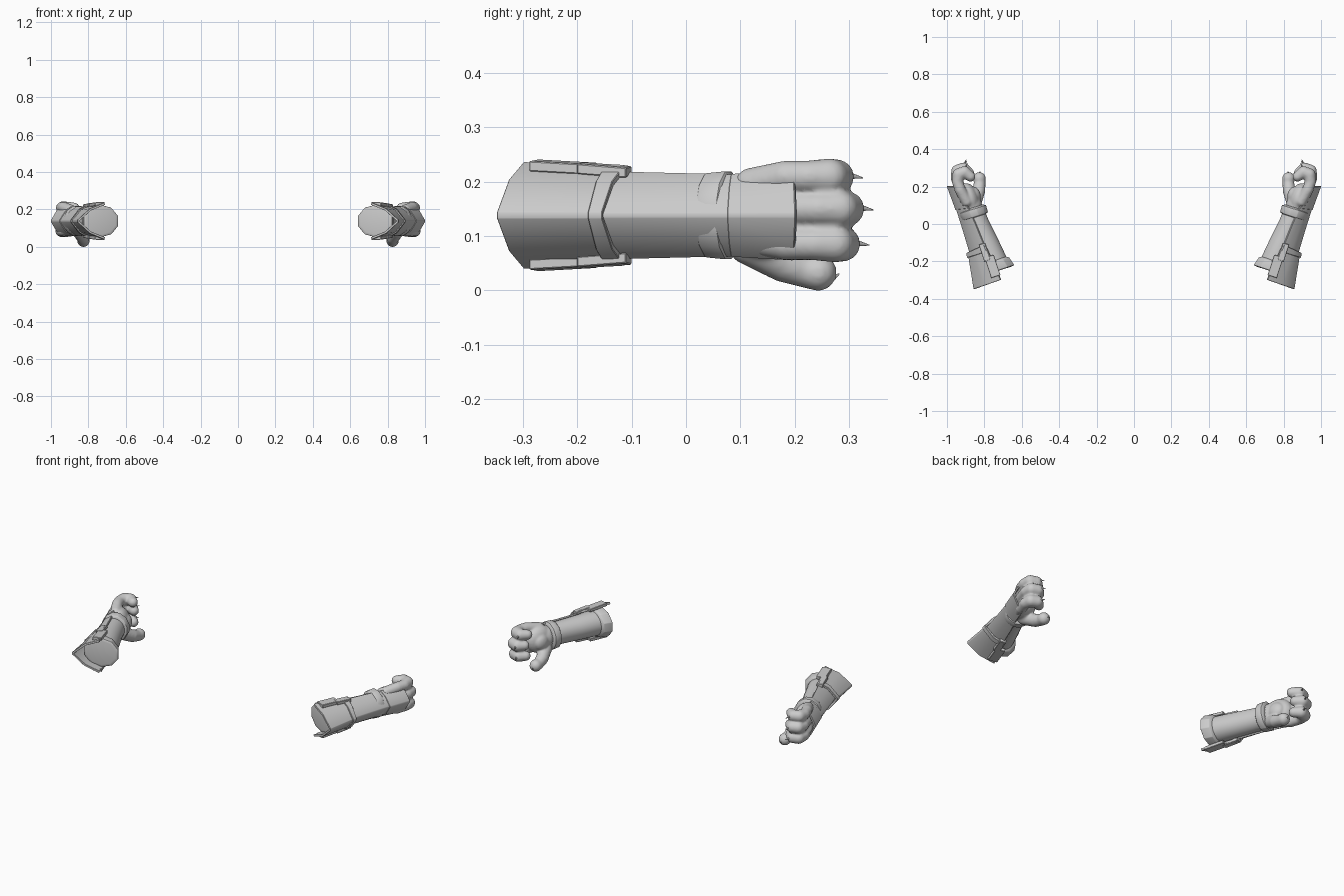
import bpy, bmesh, math
from mathutils import Vector

if "Cube" in bpy.data.objects:
    bpy.data.objects.remove(bpy.data.objects["Cube"])

# Arm frame: a = along the forearm, b = outward, c = height from arm centre
TILT = math.radians(18)
S, C = math.sin(TILT), math.cos(TILT)
Z0 = 0.138


def P(a, b, c):
    return Vector((0.845 + a * S + b * C, a * C - b * S, Z0 + c))


def finish(name, bm, mods=(), angle=30):
    """Make the object, mirror it to the other arm, bake modifiers, shade."""
    bmesh.ops.recalc_face_normals(bm, faces=bm.faces)
    me = bpy.data.meshes.new(name)
    bm.to_mesh(me)
    bm.free()
    ob = bpy.data.objects.new(name, me)
    bpy.context.collection.objects.link(ob)
    for kind, props in mods:
        m = ob.modifiers.new(kind.title(), kind)
        for k, v in props.items():
            setattr(m, k, v)
    m = ob.modifiers.new("Mirror", 'MIRROR')
    m.use_mirror_merge = False
    bpy.ops.object.select_all(action='DESELECT')
    ob.select_set(True)
    bpy.context.view_layer.objects.active = ob
    bpy.ops.object.convert(target='MESH')
    bpy.ops.object.shade_smooth_by_angle(angle=math.radians(angle))
    return ob


def loft(bm, rings, closed=True, caps=True):
    vs = [[bm.verts.new(p) for p in r] for r in rings]
    n = len(vs[0])
    for r0, r1 in zip(vs, vs[1:]):
        for i in range(n if closed else n - 1):
            j = (i + 1) % n
            bm.faces.new((r0[i], r0[j], r1[j], r1[i]))
    if caps:
        bm.faces.new(vs[0])
        bm.faces.new(vs[-1])


def tube(name, sections, sides, angle=30, bevel=0):
    """Sections: a, centre b, radius b, radius z."""
    bm = bmesh.new()
    off = math.pi / sides
    loft(bm, [[P(a, cb + rb * math.cos(2 * math.pi * i / sides + off),
                 rz * math.sin(2 * math.pi * i / sides + off)) for i in range(sides)]
              for a, cb, rb, rz in sections])
    mods = [('BEVEL', dict(width=bevel, segments=2))] if bevel else []
    finish(name, bm, mods, angle)


def plate(name, sections, thick=0.01):
    """V-shaped shell. Sections: a at edge, a at ridge, b edge, b ridge, half height."""
    bm = bmesh.new()
    rings = []
    for ae, ar, be, br, h in sections:
        ring = []
        for t, k in ((0, 1), (0.55, 0.66), (1, 0.04), (1, -0.04), (0.55, -0.66), (0, -1)):
            ring.append(P(ae + (ar - ae) * t, be + (br - be) * t, h * k))
        rings.append(ring)
    loft(bm, rings, closed=False, caps=False)
    finish(name, bm, [('SOLIDIFY', dict(thickness=thick, offset=0)),
                      ('BEVEL', dict(width=0.0015, segments=1))])


# Sleeve, elbow cuff and wrist cuff
tube("sleeve", [(-0.255, -0.025, 0.078, 0.07), (-0.2, -0.025, 0.074, 0.071),
                (-0.1, -0.017, 0.069, 0.068), (0.0, -0.008, 0.063, 0.065),
                (0.09, -0.005, 0.06, 0.064)], 24, 40)
tube("elbow_cuff", [(-0.275, -0.03, 0.085, 0.072), (-0.272, -0.03, 0.102, 0.087),
                    (-0.225, -0.027, 0.091, 0.084), (-0.215, -0.027, 0.075, 0.072)],
     10, 30, 0.003)
tube("wrist_cuff", [(0.035, -0.008, 0.06, 0.066), (0.04, -0.008, 0.075, 0.08),
                    (0.08, -0.008, 0.077, 0.084), (0.088, -0.008, 0.06, 0.066)],
     12, 30, 0.003)

# Outer armour plates
plate("elbow_plate", [(-0.325, -0.328, -0.035, 0.114, 0.093),
                      (-0.14, -0.14, -0.015, 0.085, 0.084)], 0.012)
plate("band_plate", [(-0.158, -0.158, -0.012, 0.096, 0.09),
                     (-0.12, -0.132, -0.008, 0.091, 0.088)], 0.012)
plate("forearm_plate", [(-0.14, -0.14, -0.01, 0.076, 0.077),
                        (0.0, 0.0, 0.0, 0.073, 0.074),
                        (0.098, 0.108, 0.01, 0.072, 0.072)])
plate("hand_guard", [(0.092, 0.106, 0.012, 0.076, 0.073),
                     (0.215, 0.24, 0.02, 0.081, 0.08)])

# Strap plates above and below the elbow
bm = bmesh.new()
for s in (1, -1):
    for a0, a1, b0, b1, h0, h1 in ((-0.30, -0.185, -0.04, 0.012, 0.097, 0.091),
                                   (-0.205, -0.11, -0.015, 0.02, 0.092, 0.085)):
        loft(bm, [[P(a, b0, s * (h - 0.012)), P(a, b1, s * (h - 0.016)),
                   P(a, b1, s * (h + 0.003)), P(a, b0, s * (h + 0.006))]
                  for a, h in ((a0, h0), (a1, h1))])
finish("strap_plates", bm, [('BEVEL', dict(width=0.002, segments=1))])

# Paw: spheres along chains, fused by a voxel remesh
bm = bmesh.new()


def ball(p, r, squash=None):
    res = bmesh.ops.create_uvsphere(bm, u_segments=20, v_segments=12, radius=1)
    sc = squash or (r, r, r)
    for v in res['verts']:
        v.co = P(p[0] + v.co.x * sc[0], p[1] + v.co.y * sc[1], p[2] + v.co.z * sc[2])


def chain(pts, steps=5):
    for p, q in zip(pts, pts[1:]):
        for i in range(steps + 1):
            m = [x + (y - x) * i / steps for x, y in zip(p, q)]
            ball(m[:3], m[3])


ball((0.14, -0.01, 0), 0, (0.085, 0.05, 0.078))
ball((0.1, -0.008, 0), 0, (0.06, 0.057, 0.066))
ball((0.15, -0.045, -0.005), 0, (0.045, 0.028, 0.045))
finger_z = ((0.071, 0.295), (0.012, 0.315), (-0.053, 0.307))
for c, tip in finger_z:
    chain([(0.13, 0.01, c * 0.8, 0.031), (0.2, 0.024, c, 0.03),
           (tip - 0.05, 0.024, c, 0.03), (tip - 0.015, 0.006, c, 0.034),
           (tip - 0.012, -0.028, c, 0.032), (tip - 0.045, -0.05, c, 0.027)])
chain([(0.11, -0.03, -0.055, 0.036), (0.165, -0.07, -0.088, 0.035),
       (0.205, -0.088, -0.103, 0.031), (0.226, -0.093, -0.105, 0.034)])
finish("paw", bm, [('REMESH', dict(mode='VOXEL', voxel_size=0.006)),
                   ('SMOOTH', dict(factor=0.5, iterations=4))], 80)

# Claws
bm = bmesh.new()


def claw(p, q, r):
    p, q = P(*p), P(*q)
    d = q - p
    res = bmesh.ops.create_cone(bm, cap_ends=True, segments=10, radius1=r,
                                radius2=0.0008, depth=d.length)
    rot = d.to_track_quat('Z', 'Y')
    for v in res['verts']:
        v.co = rot @ v.co + (p + q) / 2


for c, tip in finger_z:
    claw((tip, -0.03, c + 0.004), (tip + 0.029, -0.058, c - 0.002), 0.009)
claw((0.245, -0.1, -0.118), (0.262, -0.108, -0.113 + 0.005), 0.009)
finish("claws", bm, (), 50)
